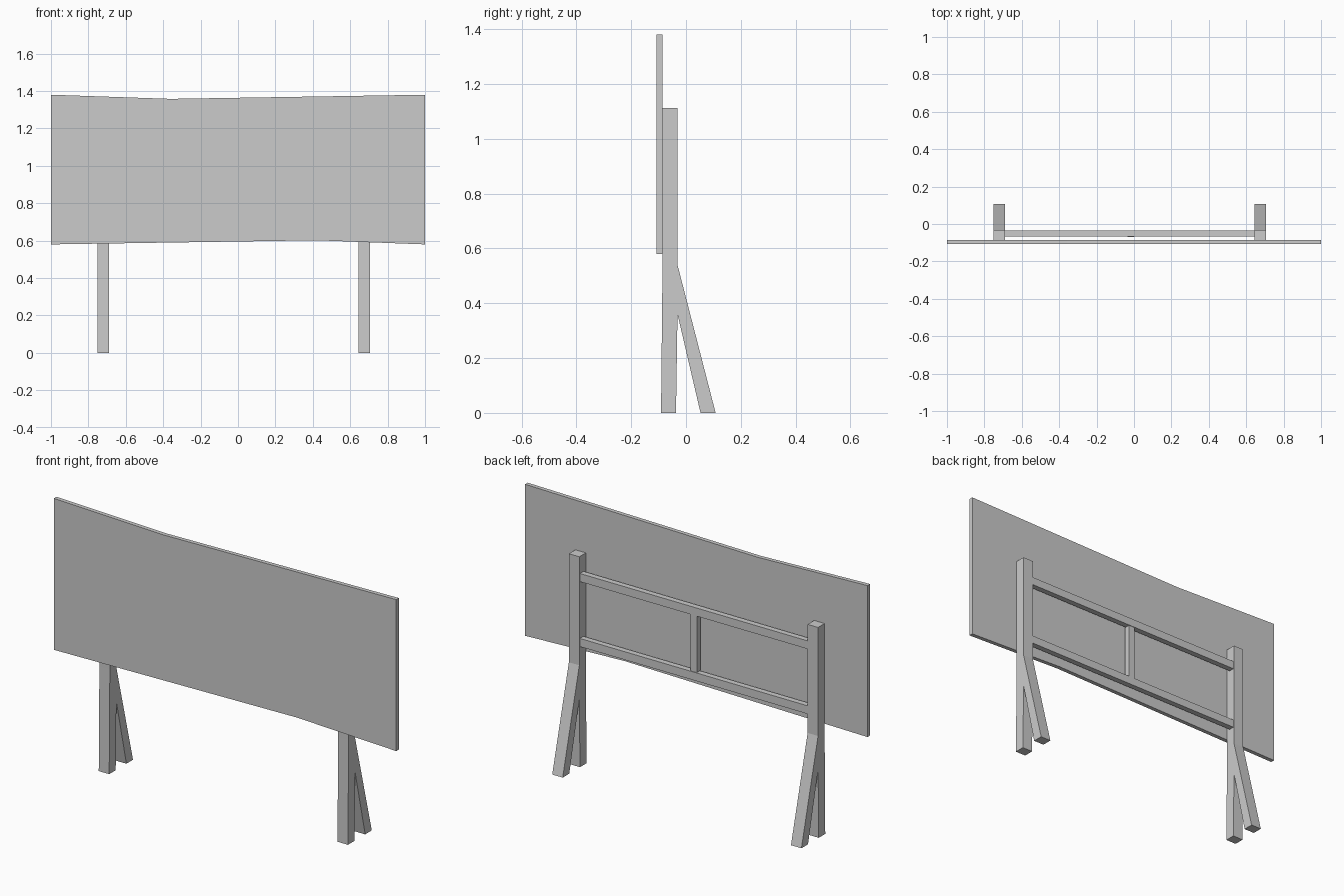
import bpy
import bmesh
from mathutils import Vector

if "Cube" in bpy.data.objects:
    bpy.data.objects.remove(bpy.data.objects["Cube"])


def extrude_profile(name, points, depth):
    """Flat-faced prism from a 3D outline pushed along the depth vector."""
    bm = bmesh.new()
    face = bm.faces.new([bm.verts.new(p) for p in points])
    result = bmesh.ops.extrude_face_region(bm, geom=[face])
    moved = [v for v in result["geom"] if isinstance(v, bmesh.types.BMVert)]
    bmesh.ops.translate(bm, verts=moved, vec=Vector(depth))
    bmesh.ops.recalc_face_normals(bm, faces=bm.faces)
    mesh = bpy.data.meshes.new(name)
    bm.to_mesh(mesh)
    bm.free()
    obj = bpy.data.objects.new(name, mesh)
    bpy.context.collection.objects.link(obj)
    return obj


def box(name, x0, x1, y0, y1, z0, z1):
    outline = [(x0, y0, z0), (x1, y0, z0), (x1, y0, z1), (x0, y0, z1)]
    return extrude_profile(name, outline, (0, y1 - y0, 0))


# Sign board with slightly bowed top and bottom edges
board = [(-1, 0.58), (0.42, 0.602), (1, 0.58), (1, 1.38), (-0.36, 1.358), (-1, 1.38)]
extrude_profile("board", [(x, -0.108, z) for x, z in board], (0, 0.022, 0))

# Posts with a sloping rear brace, one profile for each side
post = [(-0.0855, 1.113), (-0.0855, 0.55), (-0.091, 0), (-0.0365, 0), (-0.031, 0.36),
        (0.053, 0), (0.108, 0), (-0.031, 0.54), (-0.031, 1.113)]
for side, x in (("left", -0.75), ("right", 0.645)):
    extrude_profile(side + "_post", [(x, y, z) for y, z in post], (0.061, 0, 0))

# Horizontal rails between the posts
for level, z in (("lower", 0.637), ("upper", 0.98)):
    box(level + "_rail", -0.689, 0.645, -0.066, -0.036, z, z + 0.043)

# Short upright between the rails
box("centre_strut", -0.036, 0.0, -0.07, -0.039, 0.68, 0.98)
